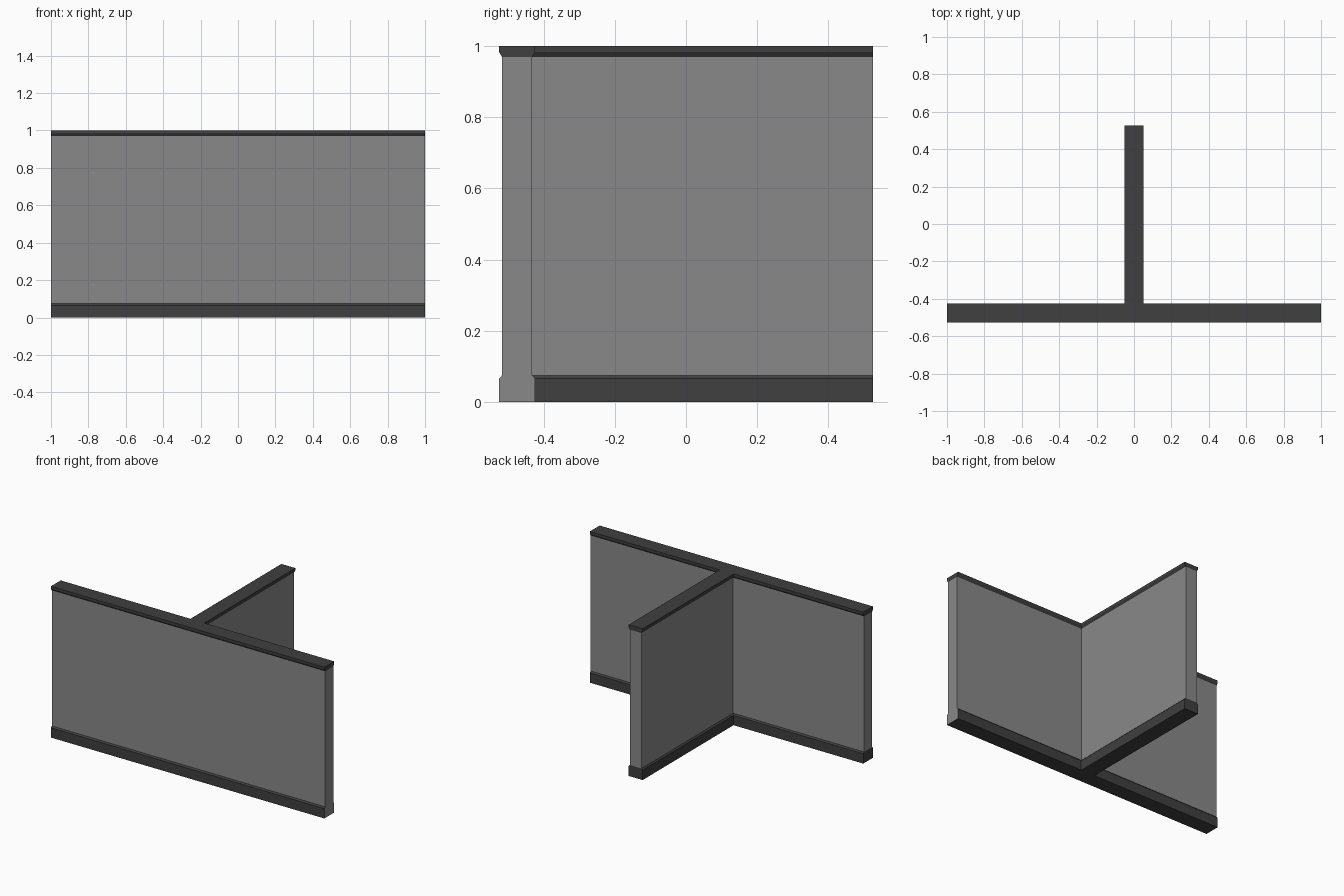
import bpy
import bmesh

if "Cube" in bpy.data.objects:
    bpy.data.objects.remove(bpy.data.objects["Cube"])

WALL_Y = -0.475    # centre line of the long wall
STEM_END = 0.526   # free end of the short wall
TRIM, PANEL = 0.051, 0.0425   # half thicknesses


def material(name, v):
    m = bpy.data.materials.new(name)
    m.diffuse_color = (v, v, v, 1)
    m.use_nodes = True
    m.node_tree.nodes["Principled BSDF"].inputs["Base Color"].default_value = m.diffuse_color
    return m


light = material("wall_grey", 0.25)
dark = material("trim_grey", 0.05)


def t_outline(h):
    """T-shaped plan with half thickness h, counter-clockwise."""
    lo, hi = WALL_Y - h, WALL_Y + h
    return [(-1, lo), (1, lo), (1, hi), (h, hi),
            (h, STEM_END), (-h, STEM_END), (-h, hi), (-1, hi)]


def loft(name, levels, mat, bottom=False, top=False):
    """Stack T outlines given as (z, half thickness)."""
    bm = bmesh.new()
    rings = [[bm.verts.new((x, y, z)) for x, y in t_outline(h)] for z, h in levels]
    for a, b in zip(rings, rings[1:]):
        for i in range(8):
            j = (i + 1) % 8
            bm.faces.new((a[i], a[j], b[j], b[i]))
    if bottom:
        bm.faces.new(rings[0][::-1])
    if top:
        bm.faces.new(rings[-1])
    me = bpy.data.meshes.new(name)
    bm.to_mesh(me)
    bm.free()
    me.materials.append(mat)
    ob = bpy.data.objects.new(name, me)
    bpy.context.collection.objects.link(ob)
    return ob


# Skirting with chamfered upper edge
base = loft("skirting", [(0, TRIM), (0.065, TRIM), (0.074, PANEL)], dark, bottom=True)
# Its right-hand end is in the wall colour
base.data.materials.append(light)
for p in base.data.polygons:
    if p.normal.x > 0.99 and p.center.x > 0.99:
        p.material_index = 1

# Wall faces
loft("wall_panels", [(0.074, PANEL), (0.97, PANEL)], light)

# Top rail with chamfered lower edge
loft("top_rail", [(0.97, PANEL), (0.984, TRIM), (1, TRIM)], dark, top=True)
